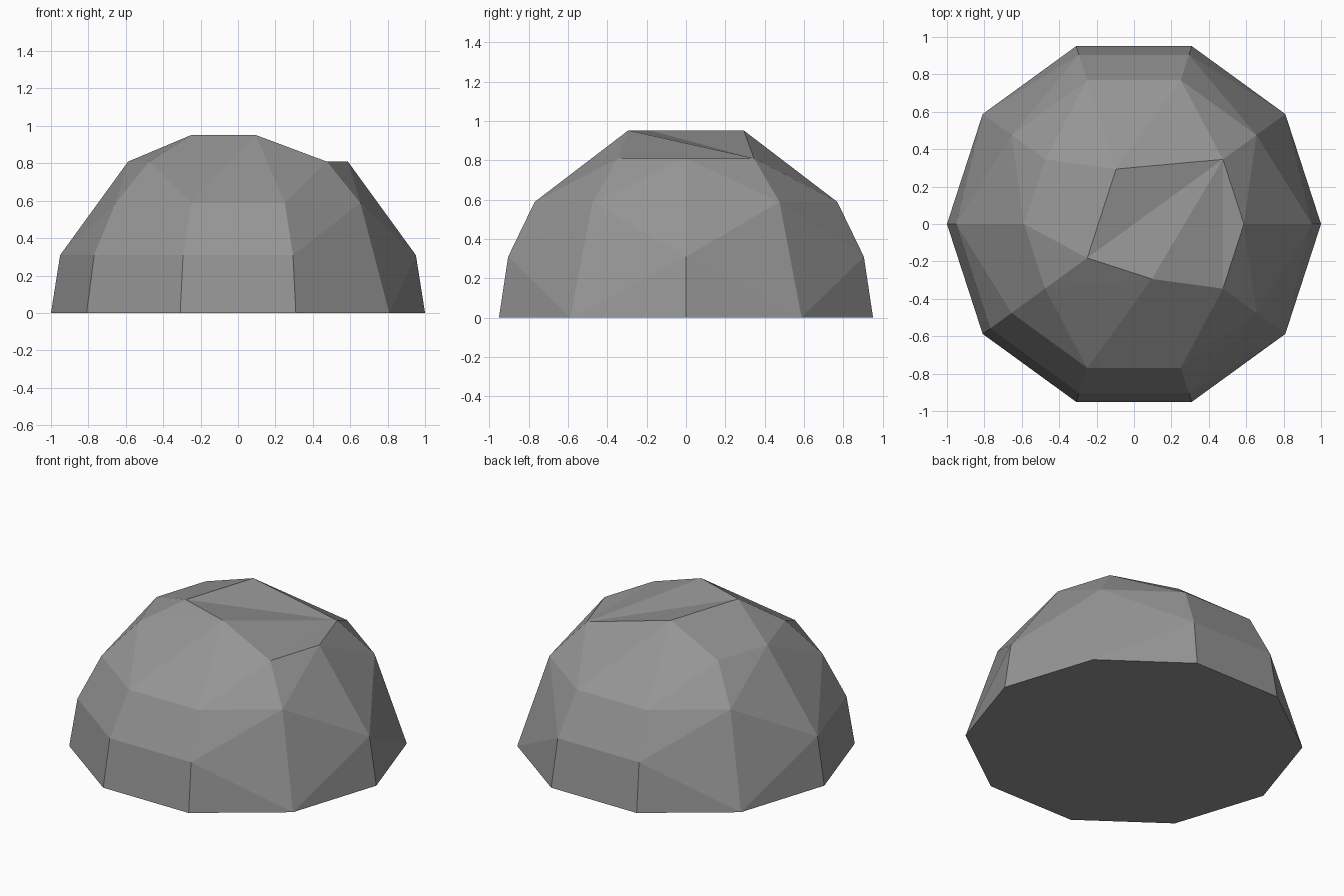
import bpy, bmesh
from math import radians, sin, cos

cube = bpy.data.objects.get("Cube")
if cube:
    bpy.data.objects.remove(cube, do_unlink=True)

# Sphere rings every 18 degrees up; each lists the ten-sided steps it keeps
RINGS = [
    range(10),
    (0, 2, 3, 5, 6, 7, 8),
    (1, 2, 3, 4, 6, 7, 8, 9),
    (0, 1, 4, 5, 6, 9),
    (3, 6, 8),
]

bm = bmesh.new()
point = {}
for ring, steps in enumerate(RINGS):
    up = radians(18 * ring)
    for step in steps:
        turn = radians(36 * step)
        point[ring, step] = bm.verts.new(
            (cos(up) * cos(turn), cos(up) * sin(turn), sin(up)))

# Rounded boulder body
bmesh.ops.convex_hull(bm, input=bm.verts[:])

# Chipped top: swap the hull's cap for a slightly hollow one
back, left, front = point[4, 3], point[4, 6], point[4, 8]
low_back, low_side, low_front = point[3, 1], point[3, 0], point[3, 9]
rim = {back, left, front, low_back, low_side, low_front}
cap = [f for f in bm.faces if set(f.verts) <= rim]
bmesh.ops.delete(bm, geom=cap, context='FACES')
for corners in ((left, low_back, back), (left, front, low_back),
                (front, low_front, low_back), (low_front, low_side, low_back)):
    bm.faces.new(corners)

# Clean up coplanar triangles
bmesh.ops.dissolve_limit(bm, angle_limit=radians(0.5),
                         verts=bm.verts[:], edges=bm.edges[:])
bmesh.ops.recalc_face_normals(bm, faces=bm.faces[:])

mesh = bpy.data.meshes.new("boulder")
bm.to_mesh(mesh)
bm.free()
boulder = bpy.data.objects.new("boulder", mesh)
bpy.context.collection.objects.link(boulder)

# Stone colour
stone = bpy.data.materials.new("stone_grey")
stone.use_nodes = True
grey = (0.3, 0.3, 0.3, 1)
stone.diffuse_color = grey
stone.node_tree.nodes["Principled BSDF"].inputs["Base Color"].default_value = grey
mesh.materials.append(stone)
